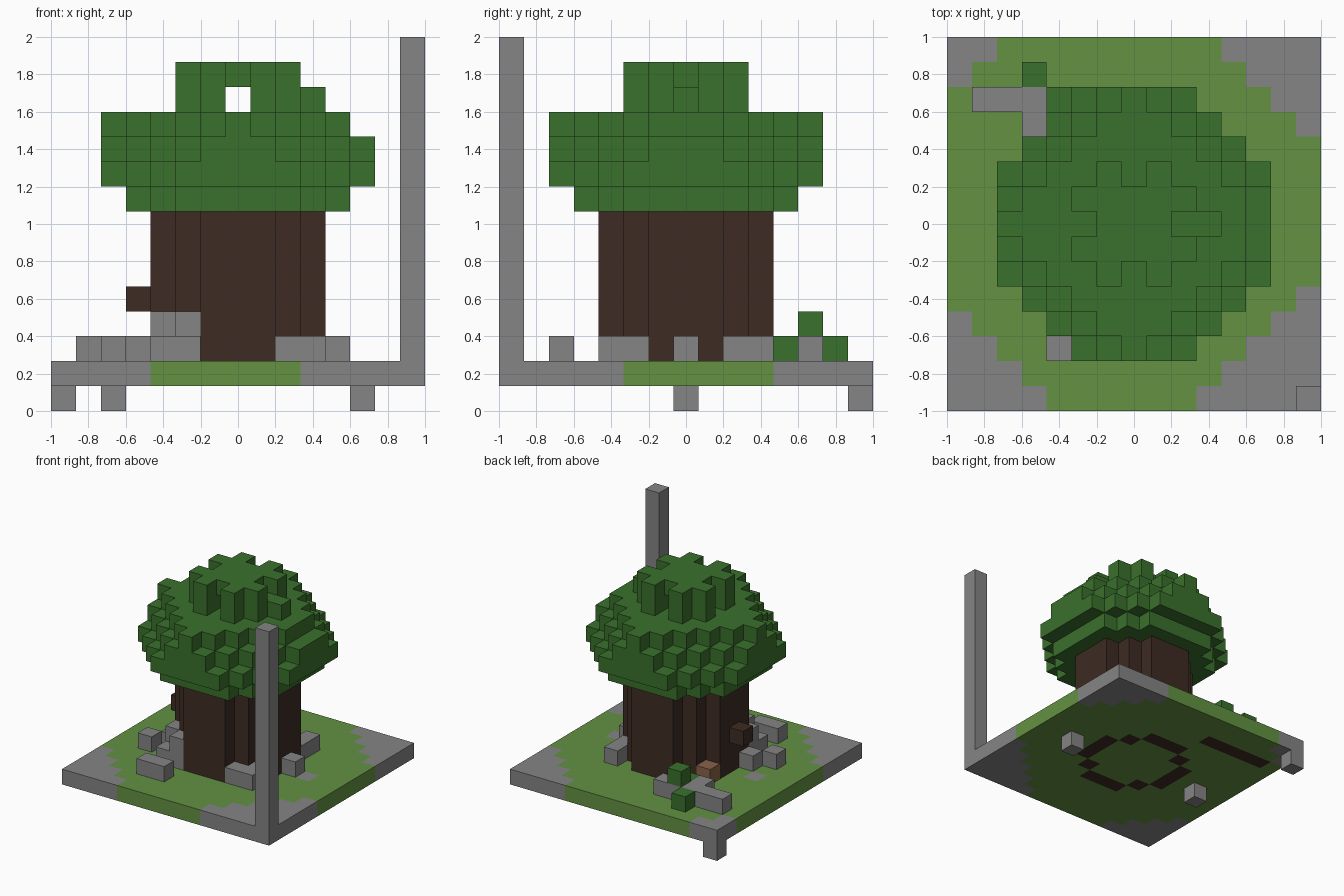
import bpy
import bmesh
from mathutils import Matrix, Vector

cube = bpy.data.objects.get("Cube")
if cube:
    bpy.data.objects.remove(cube)

N = 15            # blocks along each side
V = 2 / N         # block size
C = 7             # middle block


def material(name, hex_code):
    col = []
    for k in range(3):
        s = int(hex_code[2 * k:2 * k + 2], 16) / 255
        col.append(s / 12.92 if s < 0.04045 else ((s + 0.055) / 1.055) ** 2.4)
    m = bpy.data.materials.new(name)
    m.use_nodes = True
    m.diffuse_color = (*col, 1)
    bsdf = m.node_tree.nodes["Principled BSDF"]
    bsdf.inputs["Base Color"].default_value = (*col, 1)
    bsdf.inputs["Roughness"].default_value = 0.9
    return m


STONE = material("stone grey", "858585")
GRASS = material("grass green", "639142")
LEAF = material("leaf green", "3A702C")
BARK = material("dark bark", "3D2B22")
WOOD = material("light wood", "8A6248")

AXES = [Vector(a) for a in ((1, 0, 0), (-1, 0, 0), (0, 1, 0),
                            (0, -1, 0), (0, 0, 1), (0, 0, -1))]


def blocks(name, cells, mats, index=None):
    """Join unit blocks, keeping only the faces with no neighbour."""
    cells = set(cells)
    bm = bmesh.new()
    for c in sorted(cells):
        mid = Vector(c) + Vector((0.5, 0.5, 0.5))
        for a in AXES:
            if tuple(int(q) for q in Vector(c) + a) in cells:
                continue
            u = Vector((a.y, a.z, a.x))
            w = a.cross(u)
            corners = [mid + (a + u * s + w * t) / 2
                       for s, t in ((-1, -1), (1, -1), (1, 1), (-1, 1))]
            f = bm.faces.new([bm.verts.new(p * V - Vector((1, 1, 0))) for p in corners])
            f.material_index = index(c) if index else 0
    bmesh.ops.remove_doubles(bm, verts=bm.verts, dist=0.001)
    me = bpy.data.meshes.new(name)
    bm.to_mesh(me)
    bm.free()
    for m in mats:
        me.materials.append(m)
    ob = bpy.data.objects.new(name, me)
    bpy.context.collection.objects.link(ob)
    return ob


def disc(r2):
    """Offsets from the middle that lie inside a round layer."""
    return {(x, y) for x in range(-7, 8) for y in range(-7, 8) if x * x + y * y < r2}


def layer(offsets, z):
    return {(C + x, C + y, z) for x, y in offsets}


def turned(offsets):
    """Repeat offsets on all four sides."""
    out = set()
    for x, y in offsets:
        out |= {(x, y), (-y, x), (-x, -y), (y, -x)}
    return out


# Ground slab: grass with stone corners, bark where the trunk is rooted
trunk_disc = disc(11)
inner = {(x, y) for x, y in trunk_disc
         if turned({(1, 0)}) <= {(p - x, q - y) for p, q in trunk_disc}}
roots = {(C + x, C + y) for x, y in trunk_disc - inner} | {(i, 12) for i in range(1, 6)}
feet = {(2, 7), (12, 7), (0, 14)}


def ground_colour(c):
    i, j, _ = c
    left = max(4 - j, j - 12, 0)
    right = max(5 - j, j - 10, 0)
    if (i, j) in feet or i < left or i >= N - right:
        return 1
    return 2 if (i, j) in roots else 0


blocks("ground", {(i, j, 1) for i in range(N) for j in range(N)},
       [GRASS, STONE, BARK], ground_colour)
blocks("feet", {(i, j, 0) for i, j in feet}, [STONE])

# Corner post
blocks("corner_post", {(14, 0, z) for z in range(2, N)}, [STONE])

# Trunk with a short branch stub
trunk = {c for z in range(2, 8) for c in layer(trunk_disc, z)}
blocks("trunk", trunk | {(3, 7, 4)}, [BARK])

# Stones around the trunk and the low stone row
stones = {(4, 2), (5, 2), (2, 5), (3, 6), (4, 4), (5, 4), (4, 5), (9, 4), (10, 4),
          (10, 5), (11, 7), (10, 9), (10, 10), (3, 11)}
stones |= {(i, 12) for i in range(1, 6)}
blocks("stones", {(i, j, 2) for i, j in stones} | {(5, 4, 3), (4, 5, 3)}, [STONE])

# Small bush blocks and a wooden block behind the trunk
blocks("bush", {(4, 12, 3), (3, 13, 2), (4, 11, 2)}, [LEAF])
blocks("wood_block", {(4, 9, 2)}, [WOOD])

# Canopy: round lower layers, stepped bumps above, open gap below the cap
canopy = layer(disc(21), 8) | layer(disc(30), 9)
canopy |= layer(disc(21) | turned({(5, -1), (5, 0), (5, 1)}), 10)
canopy |= layer(disc(14) | turned({(4, -1), (4, 0), (4, 1), (5, 0)}) - {(5, 0)}, 11)
cap = disc(6) - turned({(2, 0)})
canopy |= layer({(x, y) for x, y in cap if x} | {(3, 0), (2, 0)}, 12)
canopy |= layer(cap, 13)
blocks("canopy", canopy, [LEAF])
